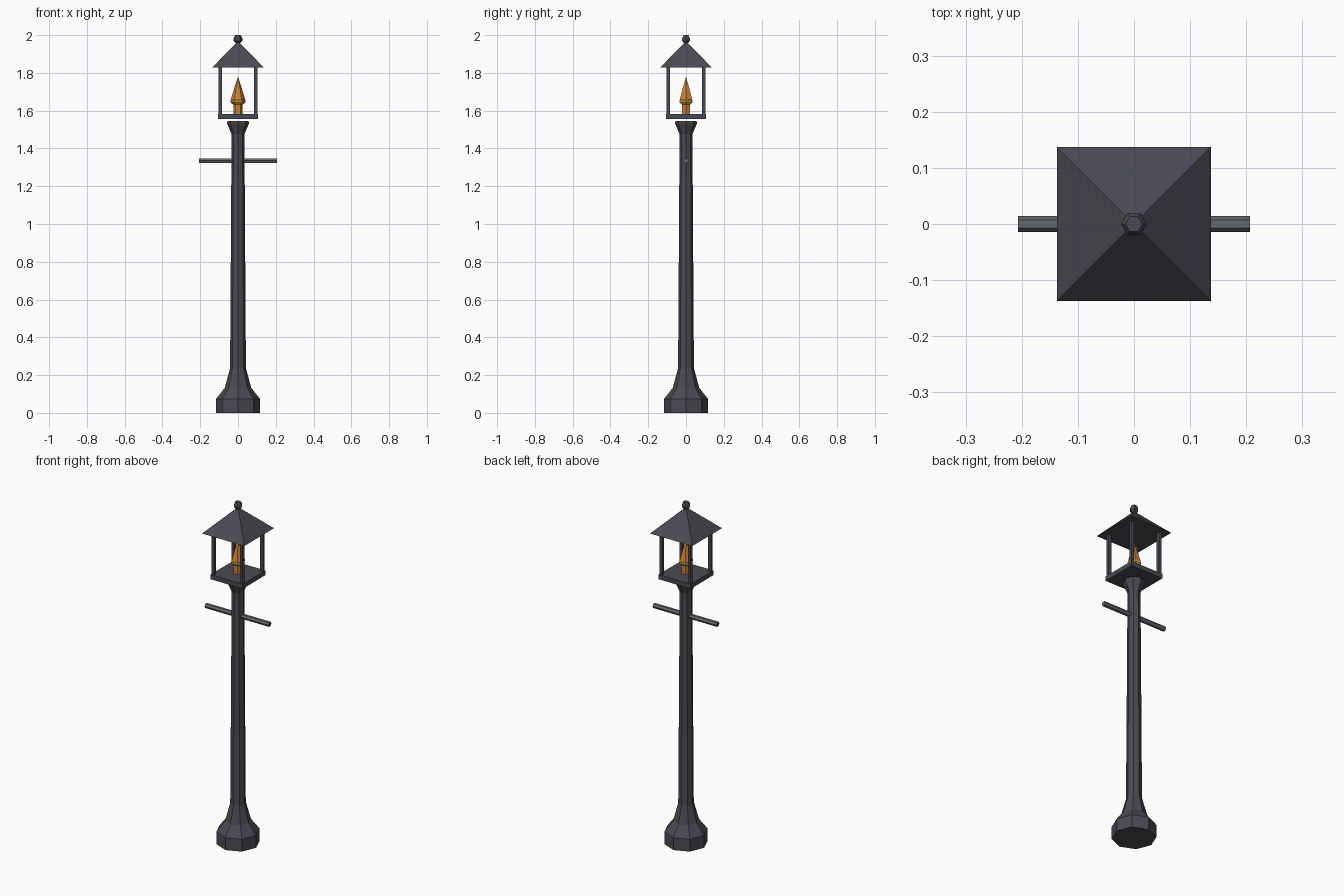
import bpy, bmesh, math
from mathutils import Matrix

if "Cube" in bpy.data.objects:
    bpy.data.objects.remove(bpy.data.objects["Cube"])


def material(name, rgb):
    m = bpy.data.materials.new(name)
    m.diffuse_color = (*rgb, 1)
    m.use_nodes = True
    m.node_tree.nodes["Principled BSDF"].inputs["Base Color"].default_value = m.diffuse_color
    return m


IRON = material("dark iron", (0.068, 0.068, 0.088))
STEEL = material("grey steel", (0.13, 0.145, 0.155))
ORANGE = material("flame orange", (0.66, 0.22, 0.03))
YELLOW = material("flame yellow", (0.80, 0.52, 0.06))


def finish(name, bm, mat):
    bmesh.ops.recalc_face_normals(bm, faces=bm.faces)
    me = bpy.data.meshes.new(name)
    bm.to_mesh(me)
    bm.free()
    me.materials.append(mat)
    ob = bpy.data.objects.new(name, me)
    bpy.context.collection.objects.link(ob)
    return ob


def lathe(name, profile, sides, mat, turn=0.0, matrix=None):
    """Stack of polygon rings (radius, height); radius 0 makes a point."""
    bm = bmesh.new()
    rings = []
    for r, z in profile:
        n = sides if r > 0 else 1
        rings.append([bm.verts.new((r * math.cos(turn + math.tau * i / sides),
                                    r * math.sin(turn + math.tau * i / sides), z))
                      for i in range(n)])
    for a, b in zip(rings, rings[1:]):
        for i in range(sides):
            j = (i + 1) % sides
            if len(b) == 1:
                bm.faces.new((a[i], a[j], b[0]))
            else:
                bm.faces.new((a[i], a[j], b[j], b[i]))
    for ring in (rings[0], rings[-1]):
        if len(ring) > 1:
            bm.faces.new(ring)
    if matrix:
        bm.transform(matrix)
    return finish(name, bm, mat)


def box(name, centre, size, mat):
    bm = bmesh.new()
    bmesh.ops.create_cube(bm, size=1, matrix=Matrix.Translation(centre) @ Matrix.Diagonal((*size, 1)))
    return finish(name, bm, mat)


# Octagonal post with stepped foot and flared collar
lathe("post", [(0.117, 0), (0.117, 0.073), (0.070, 0.133), (0.042, 0.237),
               (0.034, 1.475), (0.058, 1.532), (0.056, 1.545)], 8, IRON)

# Crossbar: hexagonal rod along x
lathe("crossbar", [(0.0143, -0.207), (0.0143, 0.207)], 6, STEEL, math.pi / 2,
      Matrix.Translation((0, 0, 1.335)) @ Matrix.Rotation(math.pi / 2, 4, 'Y'))

# Lantern floor and corner bars
box("lantern_floor", (0, 0, 1.570), (0.21, 0.21, 0.027), IRON)
for sx in (-1, 1):
    for sy in (-1, 1):
        box("lantern_bar", (sx * 0.093, sy * 0.093, 1.706), (0.018, 0.018, 0.25), IRON)

# Pyramid roof and hexagonal finial
lathe("roof", [(0.1375 * math.sqrt(2), 1.828), (0, 1.968)], 4, IRON, math.pi / 4)
lathe("finial", [(0.012, 1.957), (0.023, 1.970), (0.023, 1.985), (0.015, 2.0)], 6, IRON)

# Flame: orange body with a yellow band round its widest part
lathe("flame", [(0.025, 1.583), (0.025, 1.632), (0.037, 1.645),
                (0.037, 1.662), (0.018, 1.725), (0, 1.780)], 6, ORANGE)
lathe("flame_band", [(0.030, 1.636), (0.040, 1.645), (0.040, 1.655), (0.030, 1.662)], 6, YELLOW)
